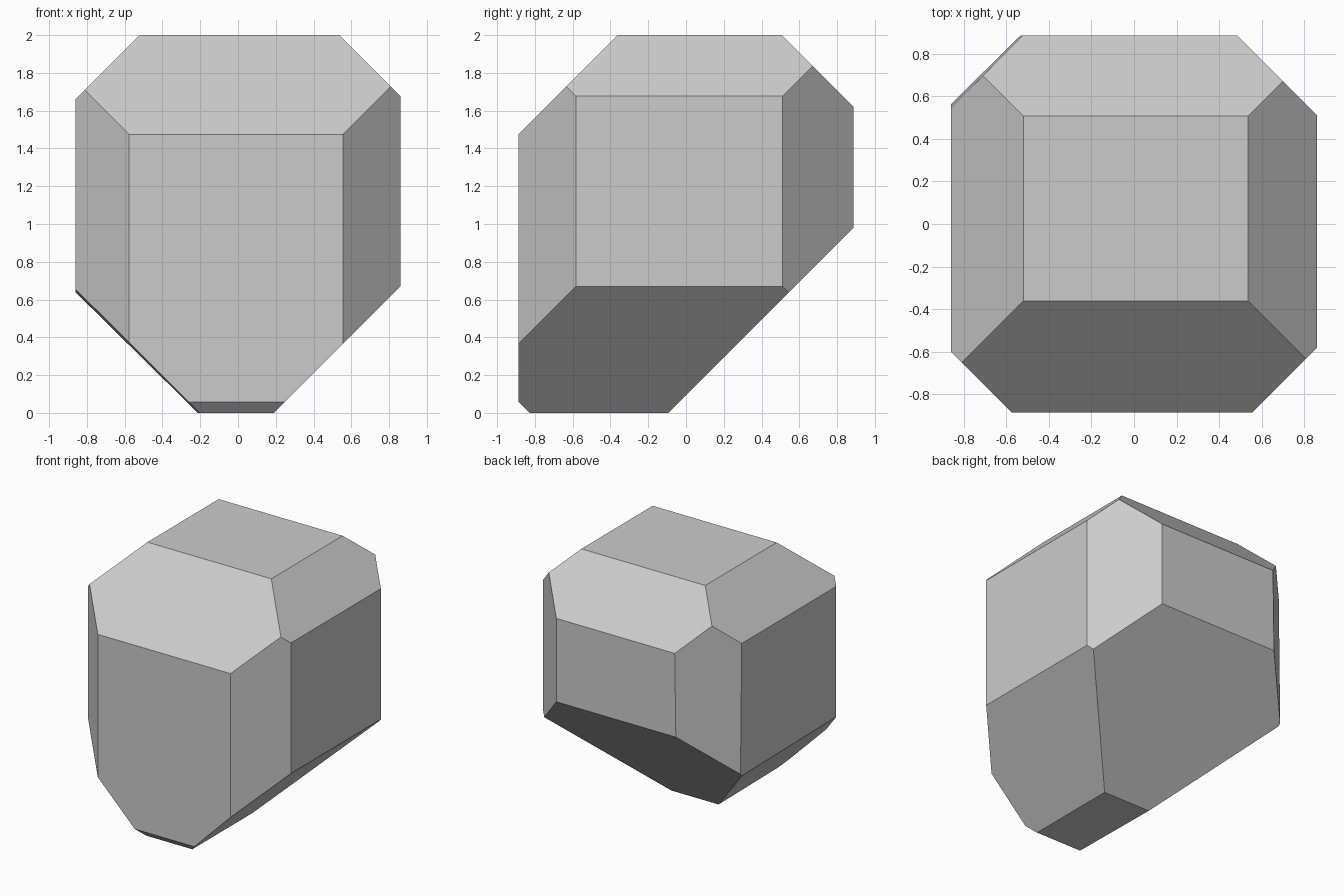
import bpy, bmesh
from mathutils import Vector

if "Cube" in bpy.data.objects:
    bpy.data.objects.remove(bpy.data.objects["Cube"])

# Block that gets its twelve edges cut off at about 45 degrees
bm = bmesh.new()
bmesh.ops.create_cube(bm, size=1)
for v in bm.verts:
    v.co = Vector((v.co.x * 1.72, v.co.y * 1.772, (v.co.z + 0.5) * 2))


def cut(normal, offset):
    """Remove everything beyond normal . p = offset and cap the opening."""
    n = Vector(normal)
    res = bmesh.ops.bisect_plane(
        bm, geom=bm.verts[:] + bm.edges[:] + bm.faces[:], dist=1e-5,
        plane_co=n * (offset / n.length_squared), plane_no=n, clear_outer=True)
    rim = [e for e in res["geom_cut"] if isinstance(e, bmesh.types.BMEdge)]
    bmesh.ops.contextual_create(bm, geom=rim)


# Upper edges: front, back, right, left
cut((0, -1, 1), 2.361)
cut((0, 1, 1), 2.508)
cut((1, 0, 1), 2.537)
cut((-1, 0, 1), 2.52)
# Lower edges: front, back, right, left
cut((0, -1, -1), 0.828)
cut((0, 1, -1), -0.093)
cut((1, 0, -1), 0.19)
cut((-1, -0.0136, -1), 0.214)
# Upright edges: front right, front left, back right, back left
cut((1, -1, 0), 1.442)
cut((-1, -1, 0), 1.462)
cut((1, 1, 0), 1.372)
cut((-1, 1, 0.0147), 1.434)

bmesh.ops.recalc_face_normals(bm, faces=bm.faces[:])
mesh = bpy.data.meshes.new("faceted_block")
bm.to_mesh(mesh)
bm.free()
block = bpy.data.objects.new("faceted_block", mesh)
bpy.context.collection.objects.link(block)
